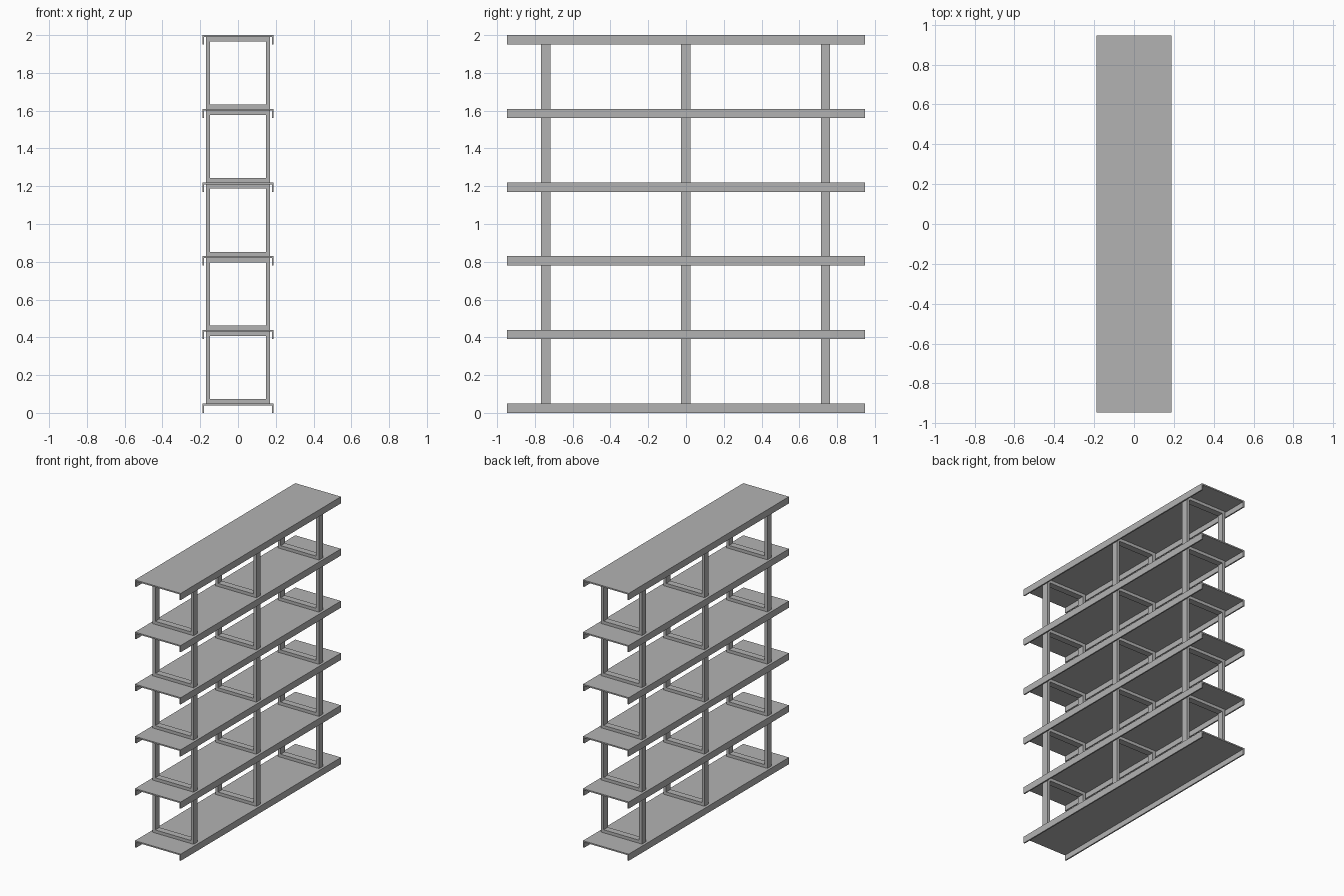
import bpy
import bmesh

cube = bpy.data.objects.get("Cube")
if cube:
    bpy.data.objects.remove(cube, do_unlink=True)

# Painted metal
metal = bpy.data.materials.new("grey metal")
metal.use_nodes = True
grey = (0.45, 0.45, 0.45, 1)
metal.diffuse_color = grey
metal.node_tree.nodes["Principled BSDF"].inputs["Base Color"].default_value = grey

HALF_LENGTH = 0.947
HALF_WIDTH = 0.189
SHEET = 0.01
LIP = 0.05
PITCH = 0.39
SHELVES = 6
FRAME_HALF = 0.17
FRAME_DEPTH = 0.049
BAR = 0.023


def make_object(name, bm):
    bmesh.ops.recalc_face_normals(bm, faces=bm.faces)
    mesh = bpy.data.meshes.new(name)
    bm.to_mesh(mesh)
    bm.free()
    mesh.materials.append(metal)
    obj = bpy.data.objects.new(name, mesh)
    bpy.context.collection.objects.link(obj)


def extrude_y(bm, faces, depth):
    """Give flat x-z faces their depth along y."""
    result = bmesh.ops.extrude_face_region(bm, geom=faces)
    verts = [v for v in result["geom"] if isinstance(v, bmesh.types.BMVert)]
    bmesh.ops.translate(bm, verts=verts, vec=(0, depth, 0))


def shelf(name, top):
    """Channel-shaped shelf with turned-down long edges and open ends."""
    w, inner = HALF_WIDTH, HALF_WIDTH - SHEET
    low, under = top - LIP, top - SHEET
    profile = [(-w, low), (-w, top), (w, top), (w, low),
               (inner, low), (inner, under), (-inner, under), (-inner, low)]
    bm = bmesh.new()
    face = bm.faces.new([bm.verts.new((x, -HALF_LENGTH, z)) for x, z in profile])
    extrude_y(bm, [face], 2 * HALF_LENGTH)
    make_object(name, bm)


def frame(name, y, bottom, top):
    """Rectangular ring of flat bar standing between two shelves."""
    def ring(bm, inset):
        w = FRAME_HALF - inset
        corners = [(-w, bottom + inset), (w, bottom + inset),
                   (w, top - inset), (-w, top - inset)]
        return [bm.verts.new((x, y - FRAME_DEPTH / 2, z)) for x, z in corners]

    bm = bmesh.new()
    outer, inner = ring(bm, 0), ring(bm, BAR)
    faces = []
    for i in range(4):
        j = (i + 1) % 4
        faces.append(bm.faces.new((outer[i], outer[j], inner[j], inner[i])))
    extrude_y(bm, faces, FRAME_DEPTH)
    make_object(name, bm)


# Shelves, with three frames on every shelf but the top one
for level in range(SHELVES):
    top = LIP + level * PITCH
    shelf(f"shelf_{level + 1}", top)
    if level < SHELVES - 1:
        for place, y in (("front", -0.743), ("middle", -0.001), ("back", 0.739)):
            frame(f"{place}_frame_{level + 1}", y, top, top + PITCH - SHEET)
